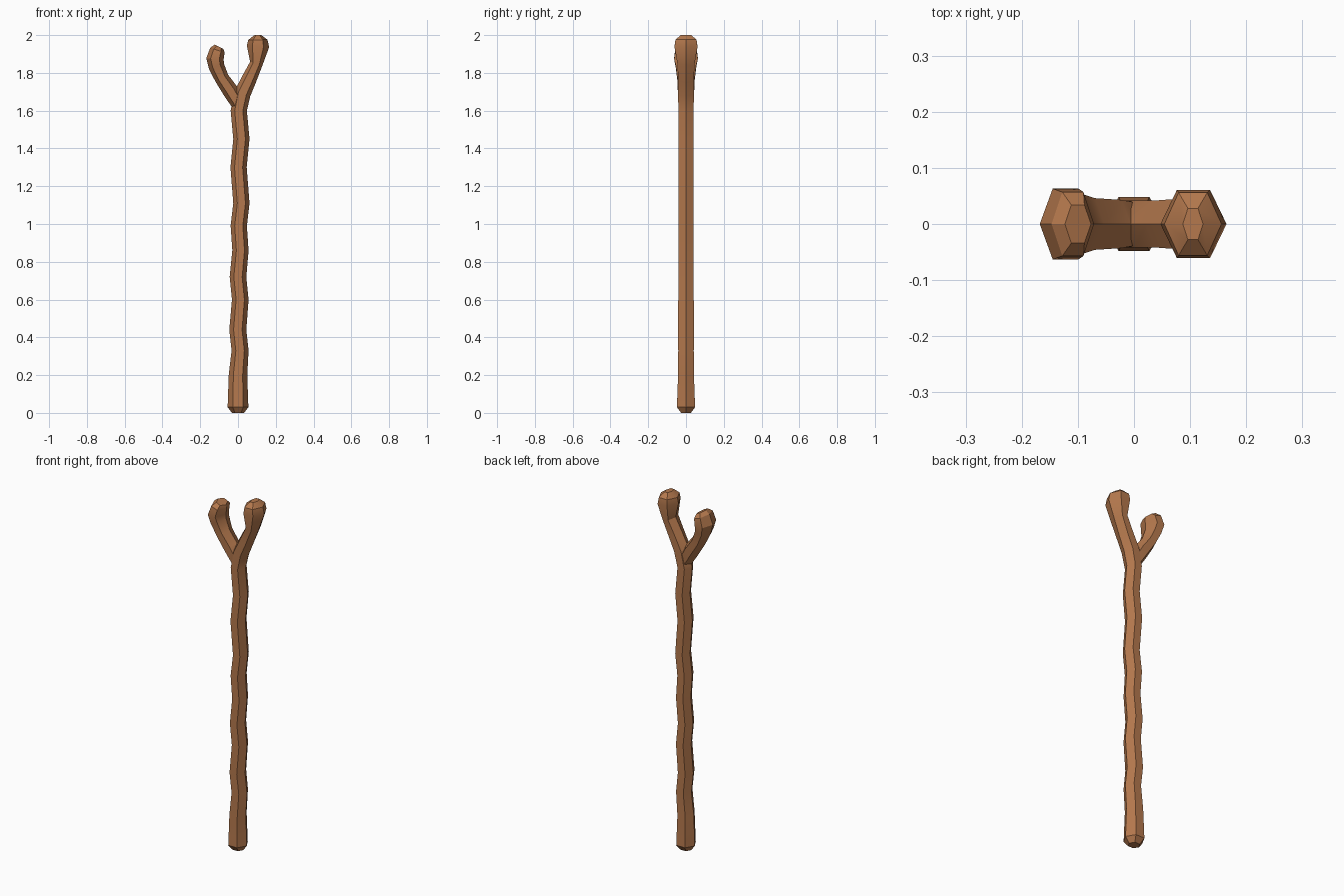
import bpy, bmesh, math
from mathutils import Vector

if "Cube" in bpy.data.objects:
    bpy.data.objects.remove(bpy.data.objects["Cube"])

SIDES = 6

wood = bpy.data.materials.new("warm brown wood")
wood.diffuse_color = (0.46, 0.19, 0.075, 1)
wood.use_nodes = True
wood.node_tree.nodes["Principled BSDF"].inputs["Base Color"].default_value = wood.diffuse_color


def limb(name, path):
    """Sweep a hexagon along (x, z, half width, half depth) points in the XZ plane."""
    bm = bmesh.new()
    rings = []
    for i, (x, z, w, d) in enumerate(path):
        a, b = path[max(i - 1, 0)], path[min(i + 1, len(path) - 1)]
        t = Vector((b[0] - a[0], 0, b[1] - a[1])).normalized()
        side = Vector((t.z, 0, -t.x))
        ring = []
        for k in range(SIDES):
            ang = 2 * math.pi * k / SIDES
            p = Vector((x, 0, z)) + side * (w * math.cos(ang))
            p.y = d * math.sin(ang) / math.sin(math.pi / 3)
            ring.append(bm.verts.new(p))
        rings.append(ring)
    for lo, hi in zip(rings, rings[1:]):
        for k in range(SIDES):
            n = (k + 1) % SIDES
            bm.faces.new((lo[k], lo[n], hi[n], hi[k]))
    bm.faces.new(rings[0][::-1])
    bm.faces.new(rings[-1])
    bmesh.ops.recalc_face_normals(bm, faces=bm.faces)
    mesh = bpy.data.meshes.new(name)
    bm.to_mesh(mesh)
    bm.free()
    mesh.materials.append(wood)
    ob = bpy.data.objects.new(name, mesh)
    bpy.context.collection.objects.link(ob)
    return ob


# Wavy shaft running on into the taller right-hand fork and its knob
staff = limb("wooden_staff", [
    (0, 0.0, 0.032, 0.026), (0, 0.03, 0.055, 0.048), (0, 0.20, 0.049, 0.042),
    (0.011, 0.33, 0.045, 0.041), (-0.001, 0.44, 0.045, 0.042),
    (0.012, 0.60, 0.044, 0.041), (0, 0.72, 0.044, 0.041),
    (0.013, 0.86, 0.043, 0.040), (0.004, 0.99, 0.043, 0.041),
    (0.018, 1.11, 0.043, 0.040), (0.003, 1.30, 0.043, 0.041),
    (0.018, 1.45, 0.043, 0.040), (0.004, 1.60, 0.043, 0.040),
    (0.023, 1.69, 0.044, 0.042), (0.058, 1.765, 0.040, 0.042),
    (0.097, 1.85, 0.034, 0.045), (0.106, 1.94, 0.059, 0.061),
    (0.105, 1.975, 0.051, 0.056), (0.105, 2.0, 0.018, 0.028)])

# Shorter left-hand fork with its knob, bending back inward
fork = limb("left_fork", [
    (0.010, 1.62, 0.036, 0.034), (-0.040, 1.705, 0.042, 0.043),
    (-0.086, 1.772, 0.038, 0.046), (-0.114, 1.835, 0.042, 0.054),
    (-0.122, 1.875, 0.046, 0.063), (-0.109, 1.920, 0.040, 0.057),
    (-0.100, 1.938, 0.026, 0.034)])

# Fuse both limbs into one piece of wood
union = staff.modifiers.new("fuse", 'BOOLEAN')
union.operation = 'UNION'
union.solver = 'EXACT'
union.object = fork
bpy.context.view_layer.objects.active = staff
staff.select_set(True)
bpy.ops.object.modifier_apply(modifier="fuse")
bpy.data.objects.remove(fork)
bpy.ops.object.shade_smooth_by_angle(angle=math.radians(30))
